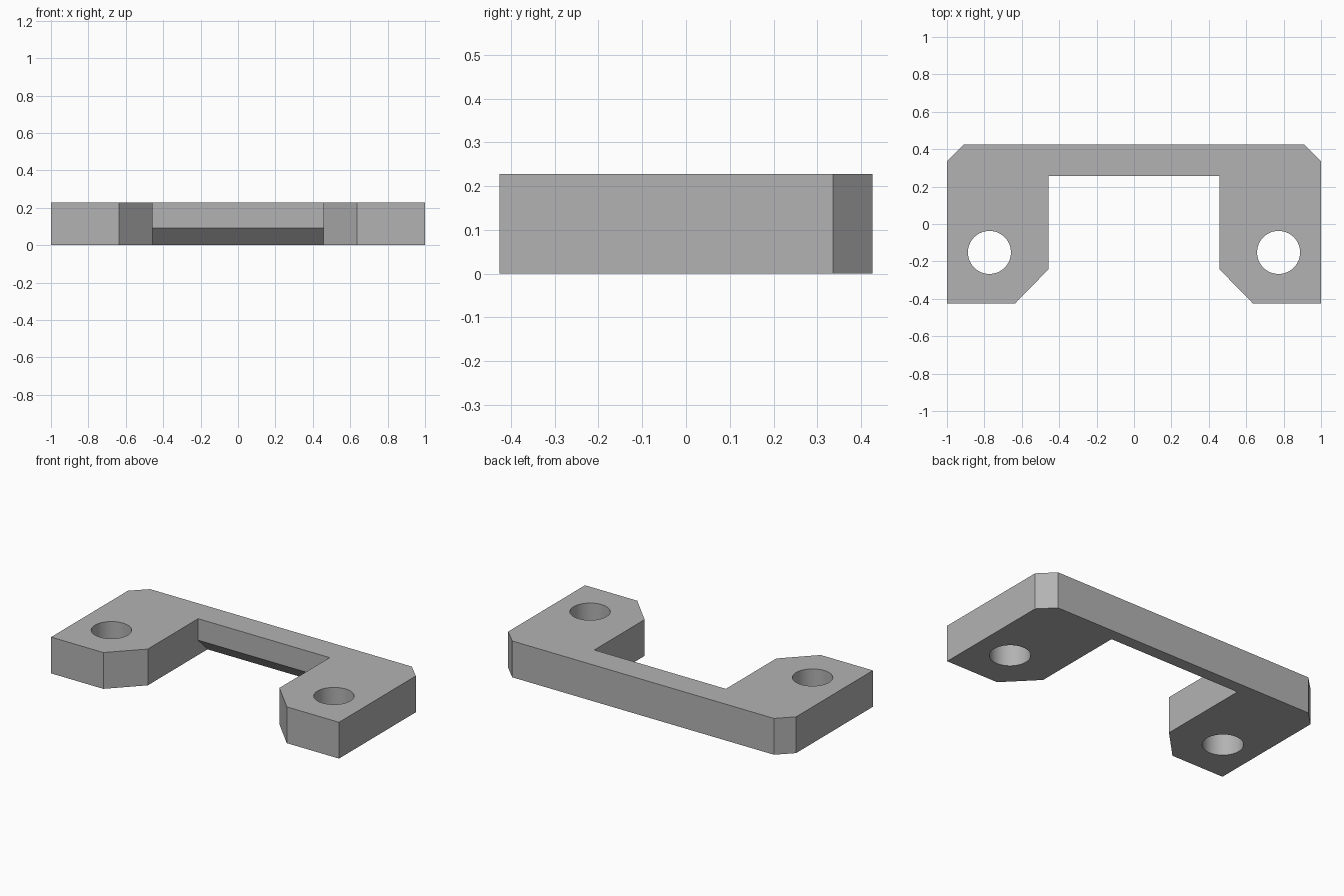
import bpy, bmesh, math
from mathutils import Vector

cube = bpy.data.objects.get("Cube")
if cube:
    bpy.data.objects.remove(cube, do_unlink=True)

HEIGHT = 0.228
INNER_X, INNER_Y = 0.457, 0.257
HOLE_X, HOLE_Y, HOLE_R = 0.773, -0.152, 0.115
CHAMFER = 0.093

grey = bpy.data.materials.new("plain grey")
grey.use_nodes = True
colour = (0.45, 0.45, 0.45, 1)
grey.diffuse_color = colour
grey.node_tree.nodes["Principled BSDF"].inputs["Base Color"].default_value = colour


def prism(name, outline, along):
    """Extrude a closed outline of 3D points along a vector."""
    bm = bmesh.new()
    face = bm.faces.new([bm.verts.new(p) for p in outline])
    ext = bmesh.ops.extrude_face_region(bm, geom=[face])
    moved = [v for v in ext["geom"] if isinstance(v, bmesh.types.BMVert)]
    bmesh.ops.translate(bm, verts=moved, vec=Vector(along))
    bmesh.ops.recalc_face_normals(bm, faces=bm.faces)
    mesh = bpy.data.meshes.new(name)
    bm.to_mesh(mesh)
    bm.free()
    mesh.materials.append(grey)
    obj = bpy.data.objects.new(name, mesh)
    bpy.context.collection.objects.link(obj)
    return obj


# Bracket body: right half of the outline, mirrored
half = [(INNER_X, INNER_Y), (INNER_X, -0.242), (0.637, -0.426),
        (1, -0.426), (1, 0.336), (0.909, 0.426)]
outline = half + [(-x, y) for x, y in reversed(half)]
bracket = prism("mounting_bracket", [(x, y, 0) for x, y in outline], (0, 0, HEIGHT))

# Cutters: two screw holes and the sloped underside of the bridge
cutters = []
for side, name in ((1, "left_hole_cutter"), (-1, "right_hole_cutter")):
    ring = [(side * HOLE_X + HOLE_R * math.cos(a), HOLE_Y + HOLE_R * math.sin(a), -0.1)
            for a in (math.tau * i / 64 for i in range(64))]
    cutters.append(prism(name, ring, (0, 0, HEIGHT + 0.2)))
d = 0.05
wedge = [(-INNER_X, INNER_Y - d, -d), (-INNER_X, INNER_Y + CHAMFER + d, -d),
         (-INNER_X, INNER_Y - d, CHAMFER + d)]
cutters.append(prism("underside_cutter", wedge, (2 * INNER_X, 0, 0)))

bpy.context.view_layer.objects.active = bracket
bracket.select_set(True)
for cutter in cutters:
    cutter.hide_render = True
    mod = bracket.modifiers.new(cutter.name, "BOOLEAN")
    mod.operation = "DIFFERENCE"
    mod.solver = "EXACT"
    mod.object = cutter
    bpy.ops.object.modifier_apply(modifier=mod.name)
    bpy.data.objects.remove(cutter, do_unlink=True)

# Smooth hole walls, crisp corners elsewhere
bpy.ops.object.shade_smooth_by_angle(angle=math.radians(30))
